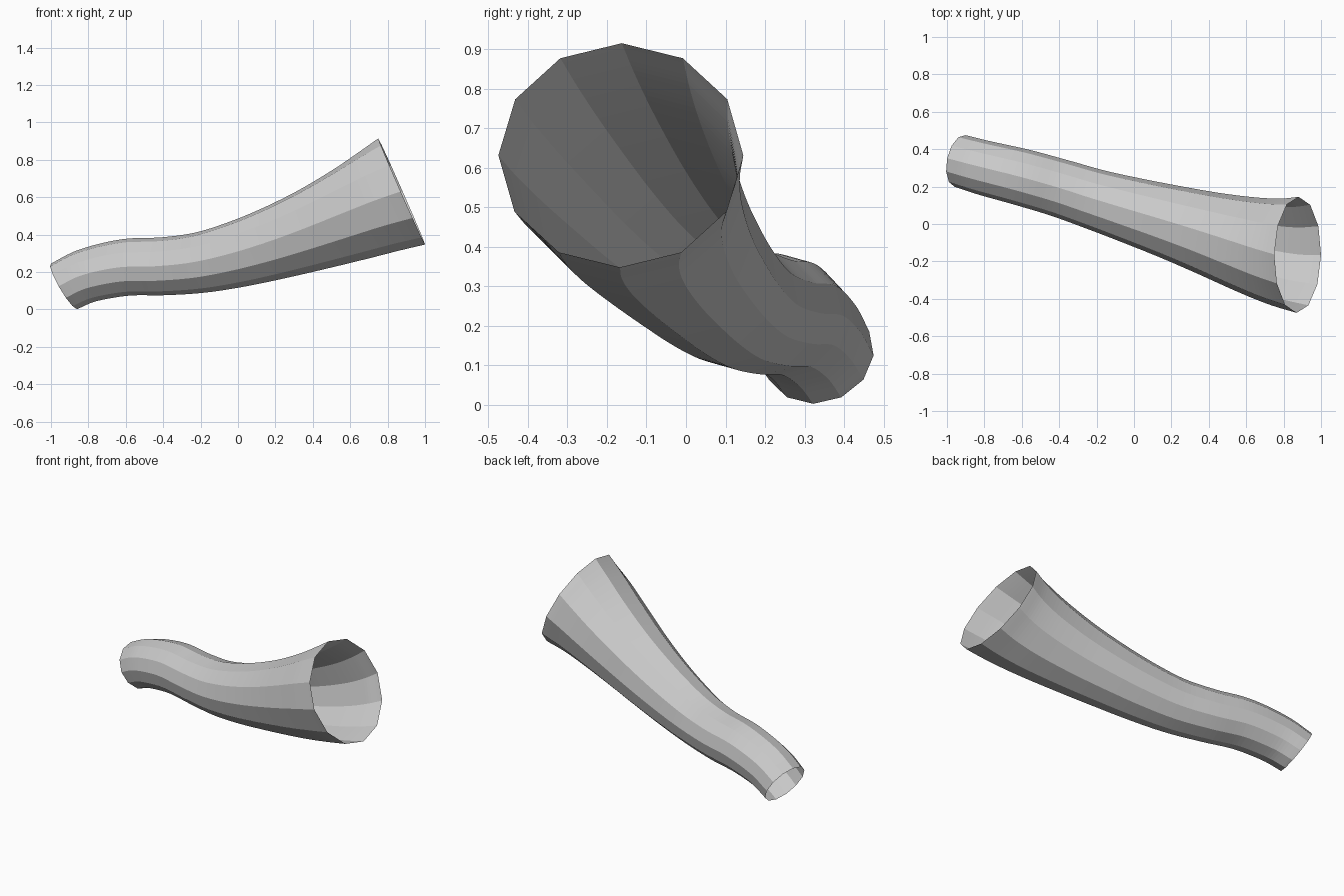
import bpy, bmesh, math
from mathutils import Vector

if "Cube" in bpy.data.objects:
    bpy.data.objects.remove(bpy.data.objects["Cube"])

SIDES = 12
STEPS = 7   # rings per span

# Sections along the tube: centre x, y, z, radius, pitch, yaw (degrees)
SECTIONS = [
    (-0.93, 0.337, 0.124, 0.141, 30, -12),
    (-0.80, 0.300, 0.183, 0.146, 20, -14),
    (-0.60, 0.250, 0.225, 0.152, 5, -15),
    (-0.40, 0.193, 0.231, 0.155, 3, -17),
    (-0.20, 0.129, 0.251, 0.163, 10, -18),
    (0.00, 0.069, 0.296, 0.179, 18, -17),
    (0.20, 0.010, 0.356, 0.199, 22, -16.5),
    (0.40, -0.050, 0.427, 0.224, 23, -16),
    (0.60, -0.108, 0.508, 0.256, 23.5, -13),
    (0.75, -0.145, 0.575, 0.284, 23.7, -8),
    (0.875, -0.165, 0.631, 0.310, 23.8, -1),
]


def smooth(p0, p1, p2, p3, t):
    """Catmull-Rom blend between p1 and p2."""
    return [0.5 * (2 * b + (c - a) * t + (2 * a - 5 * b + 4 * c - d) * t * t
                   + (3 * b - a - 3 * c + d) * t ** 3)
            for a, b, c, d in zip(p0, p1, p2, p3)]


def ring(bm, section):
    x, y, z, r, pitch, yaw = section
    p, w = math.radians(pitch), math.radians(yaw)
    side = Vector((-math.sin(w), math.cos(w), 0))
    up = Vector((-math.sin(p) * math.cos(w), -math.sin(p) * math.sin(w), math.cos(p)))
    angles = [2 * math.pi * i / SIDES for i in range(SIDES)]
    return [bm.verts.new(Vector((x, y, z)) + r * (side * math.sin(a) + up * math.cos(a)))
            for a in angles]


# Mirror the end sections outward so the spline keeps its end slopes
first = [2 * a - b for a, b in zip(SECTIONS[0], SECTIONS[1])]
last = [2 * a - b for a, b in zip(SECTIONS[-1], SECTIONS[-2])]
pts = [first] + SECTIONS + [last]

# Open flared tube
bm = bmesh.new()
rings = [ring(bm, smooth(*pts[i:i + 4], s / STEPS))
         for i in range(len(SECTIONS) - 1) for s in range(STEPS)]
rings.append(ring(bm, SECTIONS[-1]))
for a, b in zip(rings, rings[1:]):
    for i in range(SIDES):
        j = (i + 1) % SIDES
        bm.faces.new((a[j], a[i], b[i], b[j]))
bmesh.ops.recalc_face_normals(bm, faces=bm.faces)

mesh = bpy.data.meshes.new("flared_tube")
bm.to_mesh(mesh)
bm.free()
mat = bpy.data.materials.new("light_grey")
mat.diffuse_color = (0.6, 0.6, 0.6, 1)
mat.use_nodes = True
mat.node_tree.nodes["Principled BSDF"].inputs["Base Color"].default_value = mat.diffuse_color
mesh.materials.append(mat)
tube = bpy.data.objects.new("flared_tube", mesh)
bpy.context.collection.objects.link(tube)
